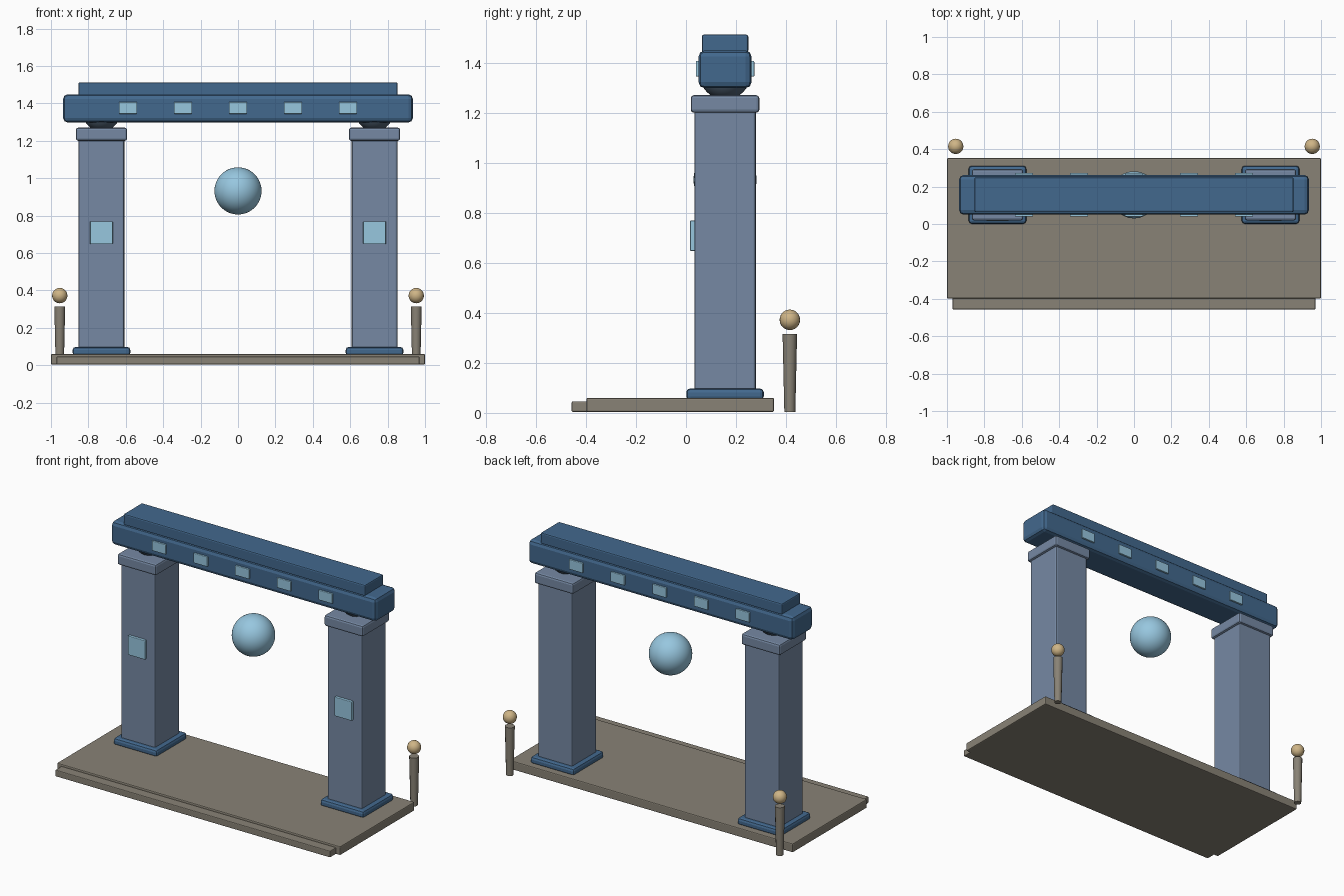
import bpy

if "Cube" in bpy.data.objects:
    bpy.data.objects.remove(bpy.data.objects["Cube"])

def material(name, rgb):
    m = bpy.data.materials.new(name)
    m.diffuse_color = (*rgb, 1)
    m.use_nodes = True
    m.node_tree.nodes["Principled BSDF"].inputs["Base Color"].default_value = m.diffuse_color
    return m

STONE = material("warm_stone", (0.25, 0.225, 0.18))
SLATE = material("slate", (0.18, 0.25, 0.37))
BLUE = material("deep_blue", (0.055, 0.14, 0.27))
GLOW = material("pale_blue", (0.31, 0.57, 0.74))
GOLD = material("sand_gold", (0.62, 0.46, 0.24))
DARK = material("dark_joint", (0.08, 0.12, 0.17))

def finish(name, mat):
    ob = bpy.context.object
    ob.name = name
    ob.data.materials.append(mat)
    return ob

def box(name, x, y, z, mat, bevel=0.008):
    """Bevelled box from (min, max) ranges."""
    r = (x, y, z)
    bpy.ops.mesh.primitive_cube_add(size=1, location=[(a + b) / 2 for a, b in r])
    ob = finish(name, mat)
    ob.scale = [b - a for a, b in r]
    bpy.ops.object.transform_apply(location=False, rotation=False, scale=True)
    if bevel:
        m = ob.modifiers.new("bevel", "BEVEL")
        m.width = bevel
        m.segments = 2
    return ob

def ball(name, loc, r, mat, seg=32, rings=16):
    bpy.ops.mesh.primitive_uv_sphere_add(segments=seg, ring_count=rings, radius=r, location=loc)
    ob = finish(name, mat)
    bpy.ops.object.shade_smooth()
    return ob

CY = 0.156  # depth centre of the gate

# Platform and front step
box("platform", (-1, 1), (-0.398, 0.352), (0.004, 0.06), STONE, 0.006)
box("front_step", (-0.97, 0.97), (-0.457, -0.38), (0.004, 0.046), STONE, 0.005)

for side, s in (("left", -1), ("right", 1)):
    px = 0.73 * s

    def column_box(name, hx, hy, z, bevel, mat):
        box(f"{side}_{name}", (px - hx, px + hx), (CY - hy, CY + hy), z, mat, bevel)

    # Pillar with foot and capital
    column_box("pillar_foot", 0.154, 0.155, (0.05, 0.098), 0.016, BLUE)
    column_box("pillar", 0.122, 0.123, (0.08, 1.21), 0.01, SLATE)
    column_box("pillar_capital", 0.137, 0.137, (1.2, 1.27), 0.012, SLATE)
    # Rounded joint between the capital and the beam
    ball(f"{side}_joint", (px, CY, 1.354), 0.102, DARK)
    # Light panel on the pillar front
    box(f"{side}_pillar_panel", (px - 0.061, px + 0.061), (0.016, 0.05), (0.647, 0.769), GLOW, 0.004)

    # Tapered post with a ball hovering over it
    bpy.ops.mesh.primitive_cone_add(vertices=12, radius1=0.022, radius2=0.029, depth=0.311,
                                    location=(0.953 * s, 0.415, 0.1595))
    finish(f"{side}_lamp_post", STONE)
    bpy.ops.object.shade_smooth_by_angle()
    ball(f"{side}_lamp_ball", (0.953 * s, 0.415, 0.372), 0.041, GOLD, 20, 12)

# Beam and top plank
box("beam", (-0.935, 0.935), (0.05, 0.262), (1.298, 1.448), BLUE, 0.024)
box("top_plank", (-0.853, 0.853), (0.063, 0.249), (1.44, 1.512), BLUE, 0.008)

# Light panels on both faces of the beam
for i in range(5):
    x = (i - 2) * 0.294
    for face, y in (("front", (0.039, 0.07)), ("back", (0.242, 0.273))):
        box(f"beam_panel_{face}_{i + 1}", (x - 0.049, x + 0.049), y, (1.344, 1.407), GLOW, 0.004)

# Floating orb in the opening
ball("floating_orb", (0, CY, 0.932), 0.126, GLOW, 48, 24)
